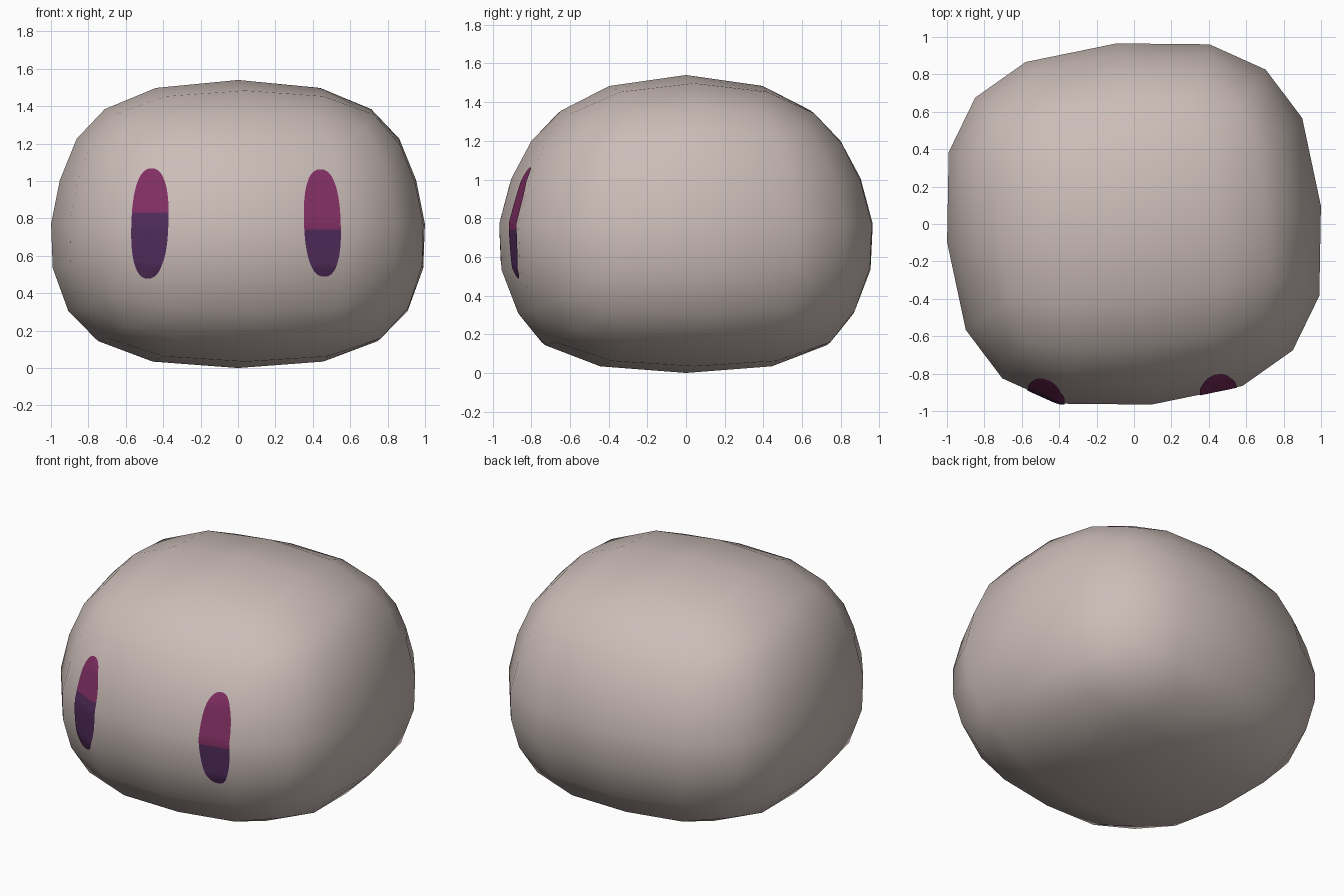
import bpy, bmesh, math
from mathutils import Vector, Matrix
from mathutils.bvhtree import BVHTree

if "Cube" in bpy.data.objects:
    bpy.data.objects.remove(bpy.data.objects["Cube"])


def material(name, rgb):
    m = bpy.data.materials.new(name)
    m.diffuse_color = (*rgb, 1)
    m.use_nodes = True
    m.node_tree.nodes["Principled BSDF"].inputs["Base Color"].default_value = m.diffuse_color
    return m


cream = material("warm grey", (0.60, 0.51, 0.48))
magenta = material("magenta", (0.22, 0.028, 0.125))
purple = material("dark purple", (0.083, 0.025, 0.105))


def finish(bm, name, mats):
    me = bpy.data.meshes.new(name)
    bm.to_mesh(me)
    for m in mats:
        me.materials.append(m)
    for p in me.polygons:
        p.use_smooth = True
    ob = bpy.data.objects.new(name, me)
    bpy.context.collection.objects.link(ob)
    return ob


# Body: gridded box puffed out to a soft rounded block, turned slightly
HALF_X, HALF_Y, HALF_Z, MID_Z = 1.004, 0.97, 0.77, 0.77
TURN = Matrix.Rotation(math.radians(5.5), 3, 'Z')
SIDE = [-1, -0.52, 0, 0.52, 1]
# Height rows, with the width and depth of each; the top is narrower
ROWS = {-0.87: (1.035, 1.045), -0.52: (1.018, 1.005), -0.24: (1.008, 1.005),
        0: (1, 1), 0.24: (0.975, 0.957), 0.52: (0.985, 0.945), 0.87: (1.01, 0.945)}
TALL = list(ROWS)


def puff(p):
    x, y, z = p
    a = 2.75
    b = 2.45 if z > 0 else 2.65
    flat = (abs(x) ** a + abs(y) ** a) ** (1 / a)
    r = (flat ** b + abs(z / HALF_Z) ** b) ** (1 / b)
    wide, deep = ROWS[z]
    drop = 0.027 * abs(y) if z > 0.5 else 0
    v = Vector((x * HALF_X * wide / r, y * HALF_Y * deep / r, z / r - drop + MID_Z))
    return TURN @ v


body_bm = bmesh.new()
axes = [SIDE, SIDE, TALL]
for axis in range(3):
    u_axis, v_axis = [i for i in range(3) if i != axis]
    for end in (axes[axis][0], axes[axis][-1]):
        grid = []
        for u in axes[u_axis]:
            row = []
            for v in axes[v_axis]:
                p = [0, 0, 0]
                p[axis], p[u_axis], p[v_axis] = end, u, v
                row.append(body_bm.verts.new(puff(p)))
            grid.append(row)
        for r0, r1 in zip(grid, grid[1:]):
            for j in range(len(r0) - 1):
                body_bm.faces.new((r0[j], r0[j + 1], r1[j + 1], r1[j]))
bmesh.ops.remove_doubles(body_bm, verts=body_bm.verts, dist=1e-4)
bmesh.ops.recalc_face_normals(body_bm, faces=body_bm.faces)
bmesh.ops.triangulate(body_bm, faces=body_bm.faces)
surface = BVHTree.FromBMesh(body_bm)
finish(body_bm, "body", [cream])


# Eyes: thin two-tone ovals laid on the front of the body
def eye(name, x_top, x_low, z_low, z_top, split, half_w):
    bm = bmesh.new()
    mid, half = (z_low + z_top) / 2, (z_top - z_low) / 2
    n = 14
    heights = [z_low + (split - z_low) * (1 - math.cos(i / n * math.pi / 2)) for i in range(n)]
    heights += [split + (z_top - split) * math.sin(i / n * math.pi / 2) for i in range(n + 1)]
    rows = []
    for z in heights:
        t = min(1, abs(z - mid) / half)
        w = max(0.012, half_w * (1 - t ** 2.4) ** (1 / 2.4))
        cx = x_low + (x_top - x_low) * (z - z_low) / (z_top - z_low)
        row = []
        for k in range(9):
            x = cx + w * (k / 4 - 1)
            hit = surface.ray_cast(Vector((x, -3, z)), Vector((0, 1, 0)))
            row.append(bm.verts.new(hit[0] + hit[1] * 0.005))
        rows.append(row)
    for r0, r1 in zip(rows, rows[1:]):
        for k in range(8):
            f = bm.faces.new((r0[k], r0[k + 1], r1[k + 1], r1[k]))
            f.material_index = 0 if f.calc_center_median().z > split else 1
    finish(bm, name, [magenta, purple])


eye("left_eye", -0.46, -0.48, 0.48, 1.065, 0.83, 0.098)
eye("right_eye", 0.44, 0.46, 0.49, 1.06, 0.74, 0.098)
